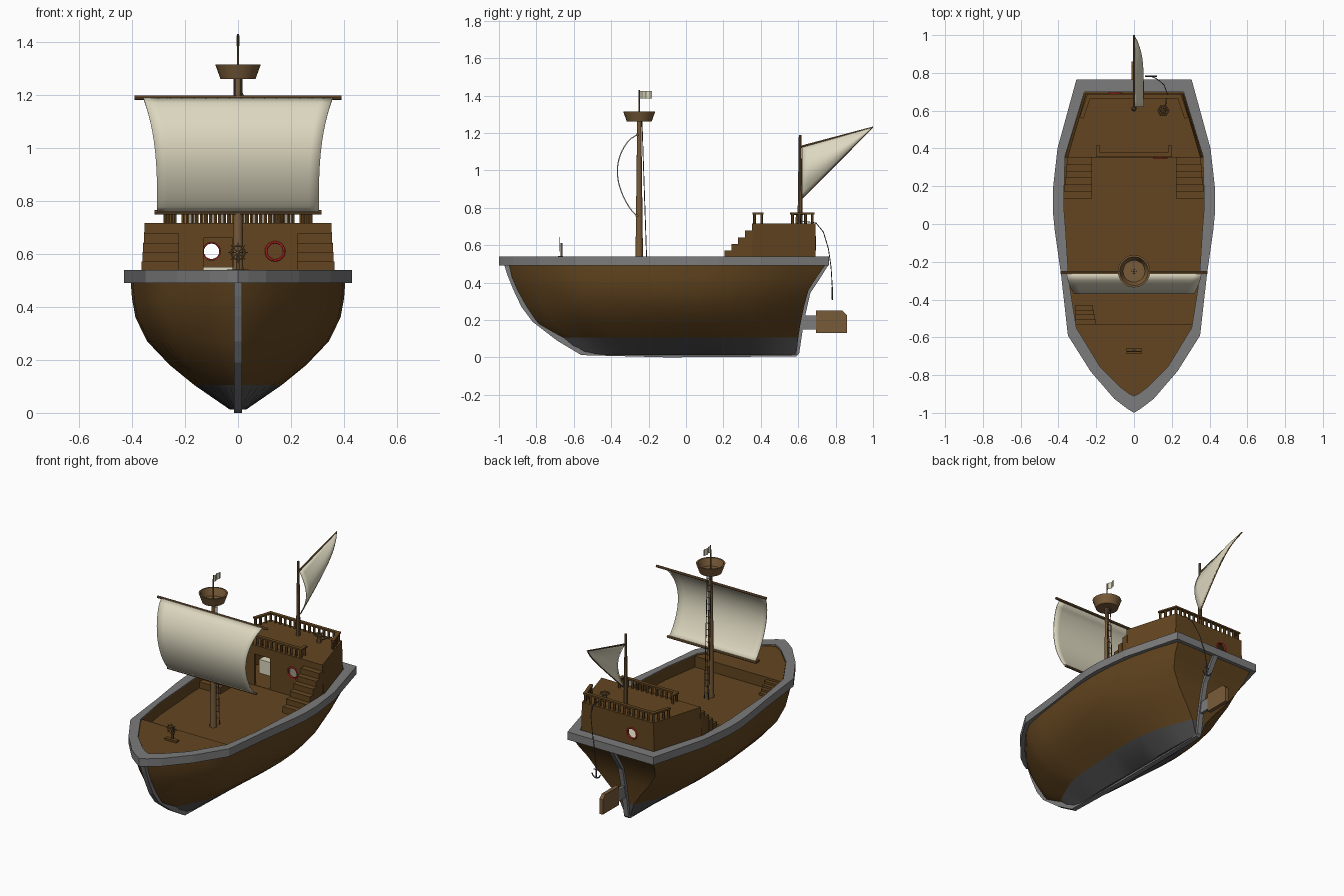
import bpy, bmesh, math
from mathutils import Vector as V
from math import sin, cos, pi

if "Cube" in bpy.data.objects:
    bpy.data.objects.remove(bpy.data.objects["Cube"])


def mat(name, r, g, b):
    m = bpy.data.materials.new(name)
    m.diffuse_color = (r, g, b, 1)
    m.use_nodes = True
    m.node_tree.nodes["Principled BSDF"].inputs["Base Color"].default_value = m.diffuse_color
    return m


WOOD = mat("wood", .125, .06, .014)
LIGHT = mat("light_wood", .19, .105, .04)
GREY = mat("grey_trim", .2, .2, .2)
DARK = mat("dark_grey", .08, .08, .08)
CLOTH = mat("cloth", .72, .68, .52)
RED = mat("red", .6, .02, .02)


# Each part is (vertices, faces); build() merges parts into one object
def build(name, m, *parts, smooth=False, thick=0):
    bm = bmesh.new()
    for vs, fs in parts:
        bv = [bm.verts.new(v) for v in vs]
        for f in fs:
            bm.faces.new([bv[i] for i in f])
    bmesh.ops.recalc_face_normals(bm, faces=bm.faces)
    me = bpy.data.meshes.new(name)
    bm.to_mesh(me)
    bm.free()
    me.materials.append(m)
    o = bpy.data.objects.new(name, me)
    bpy.context.collection.objects.link(o)
    if smooth:
        bpy.context.view_layer.objects.active = o
        bpy.ops.object.select_all(action='DESELECT')
        o.select_set(True)
        bpy.ops.object.shade_smooth_by_angle(angle=math.radians(35))
    if thick:
        s = o.modifiers.new("thickness", 'SOLIDIFY')
        s.thickness, s.offset = thick, 0
    return o


def grid(rows, cu=False, cv=False):
    n, k = len(rows), len(rows[0])
    fs = [(i * k + j, i * k + (j + 1) % k, (i + 1) % n * k + (j + 1) % k, (i + 1) % n * k + j)
          for i in range(n if cu else n - 1) for j in range(k if cv else k - 1)]
    return [p for r in rows for p in r], fs


def skin(lo, hi):
    vs, fs = grid([lo, hi], cv=True)
    n = len(lo)
    return vs, fs + [tuple(range(n)), tuple(range(n, 2 * n))]


def box(x0, x1, y0, y1, z0, z1):
    q = [(x0, y0), (x1, y0), (x1, y1), (x0, y1)]
    return skin([(x, y, z0) for x, y in q], [(x, y, z1) for x, y in q])


def slab_z(pts, z0, z1):
    return skin([(x, y, z0) for x, y in pts], [(x, y, z1) for x, y in pts])


def rod(p, q, r, r2=None, n=8):
    p, q = V(p), V(q)
    d = (q - p).normalized()
    a = d.cross(V((1, 0, 0)) if abs(d.x) < .8 else V((0, 1, 0))).normalized()
    b = d.cross(a)
    ring = lambda c, s: [c + s * (a * cos(2 * pi * i / n) + b * sin(2 * pi * i / n)) for i in range(n)]
    return skin(ring(p, r), ring(q, r if r2 is None else r2))


def torus(c, R, r, axis, n=20, k=6):
    rows = []
    for i in range(n):
        a, row = 2 * pi * i / n, []
        for j in range(k):
            b = 2 * pi * j / k
            s, h = R + r * cos(b), r * sin(b)
            off = (s * cos(a), h, s * sin(a)) if axis == 'y' else (s * cos(a), s * sin(a), h)
            row.append(V(c) + V(off))
        rows.append(row)
    return grid(rows, True, True)


def path(pts, r, n=5):
    return [rod(a, b, r, n=n) for a, b in zip(pts, pts[1:])]


def mirror_loop(half):
    return half + [(-x, y) for x, y in reversed(half[1:])]


# Hull: levels (z, stem y, stern y, half width, transom ratio)
levels = [(.012, -.56, .59, .03, .5), (.105, -.67, .60, .165, .3), (.18, -.80, .612, .257, .4),
          (.27, -.86, .63, .343, .52), (.36, -.91, .655, .387, .62), (.43, -.94, .70, .40, .67),
          (.495, -.955, .745, .405, .69)]
bow = [(0, 0), (.025, .18), (.065, .35), (.11, .5), (.165, .68), (.22, .8), (.3, .865), (.4, .92), (.52, .98), (.62, 1)]


def level_ring(z, y0, y1, w, r):
    f = bow + [(.62 + .38 * s, 1 - (1 - r) * s * s) for s in (.25, .5, .75, 1)]
    return [(x, y, z) for x, y in mirror_loop([(w * b, y0 + (y1 - y0) * t) for t, b in f])]


rings = [level_ring(*l) for l in levels]
build("hull_upper", WOOD, grid(rings[1:], cv=True), smooth=True)
build("hull_bottom", DARK, skin(rings[0], rings[1]), smooth=True)

# Keel, stem and sternpost strip
prof = [(-.972, .495), (-.955, .44), (-.925, .365), (-.88, .27), (-.82, .19), (-.69, .09), (-.56, .012), (-.1, 0),
        (.59, .005), (.605, .02), (.632, .2), (.665, .345), (.715, .42), (.762, .495)]
inner = []
for i, p in enumerate(prof):
    a, b = V(prof[max(i - 1, 0)]), V(prof[min(i + 1, len(prof) - 1)])
    t = (b - a).normalized()
    inner.append((p[0] - t.y * .035, p[1] + t.x * .035))
build("keel", GREY, grid([[(s * .016, y, z) for y, z in c] for s, c in ((-1, prof), (1, prof), (1, inner), (-1, inner))], cu=True))

# Gunwale ring, bulwark and decks
o_half = [(0, -1), (.04, -.975), (.105, -.925), (.23, -.78), (.35, -.59), (.386, -.27), (.42, -.03),
          (.43, .07), (.43, .18), (.405, .4), (.305, .765)]
i_half = [(0, -.91), (.03, -.895), (.07, -.865), (.18, -.755), (.305, -.55), (.345, -.3), (.362, -.03),
          (.37, .07), (.37, .18), (.365, .36), (.262, .7)]
outer, inn = mirror_loop(o_half), mirror_loop(i_half)
at = lambda c, z, s=1: [(x * s, y * s, z) for x, y in c]
build("gunwale", GREY, grid([at(outer, .49), at(outer, .54), at(inn, .54), at(inn, .49)], True, True))
build("bulwark", WOOD, grid([at(inn, .45, .997), at(inn, .536, .997)], cv=True))
build("main_deck", WOOD, slab_z(inn, .44, .46))
build("foredeck", WOOD, slab_z(mirror_loop(i_half[:5] + [(.308, -.53)]), .45, .53))
build("foredeck_steps", WOOD, *[box(-.31, -.2 - .006 * i, -.53, -.505 + .025 * i, .455, .516 - .014 * i) for i in range(4)])


# Cabin with door and porthole cut-outs
def cabin_solid(d, z0, z1):
    lo = [(-.365 + d, .352 + d), (.365 - d, .352 + d), (.262 - d, .692 - d), (-.262 + d, .692 - d)]
    return skin(at(lo, z0), [(x * .965, y, z1) for x, y in lo])


cabin = build("cabin", WOOD, cabin_solid(0, .45, .717))
ports = [(.14, .352), (-.1, .692)]
cuts = [cabin_solid(.018, .462, .697), box(-.13, -.02, .3, .42, .462, .66)]
cuts += [rod((x, y - .05, .61), (x, y + .05, .61), .034, n=20) for x, y in ports]
for i, c in enumerate(cuts):
    cutter = build("cutter_%d" % i, WOOD, c)
    cutter.hide_render = True
    cutter.hide_viewport = True
    b = cabin.modifiers.new("cut", 'BOOLEAN')
    b.object, b.operation, b.solver = cutter, 'DIFFERENCE', 'EXACT'
build("porthole_frames", RED, *[torus((x, y, .61), .034, .005, 'y') for x, y in ports], smooth=True)
build("bunk", CLOTH, box(-.2, .02, .5, .65, .463, .55))

# Cabin stairs on both sides
for s, side in ((-1, "left"), (1, "right")):
    build("stairs_" + side, WOOD, *[box(*sorted((s * .222, s * (.37 - .003 * i))), .135 + .036 * i, .135 + .036 * (i + 1) + .002 if i < 5 else .36,
                                        .455, .5 + .0355 * i) for i in range(6)])


# Balustrades on the cabin roof
def balustrade(name, pts):
    parts = []
    for a, b in zip(pts, pts[1:]):
        a, b = V((*a, .715)), V((*b, .715))
        n = max(1, round((b - a).length / .034))
        parts += [rod(p, p + V((0, 0, .053)), .008, n=6) for p in (a.lerp(b, i / n) for i in range(n + 1))]
        d, h = (b - a).normalized(), V((0, 0, 1))
        w = d.cross(h) * .011
        a, b = a - d * .01 + h * .05, b + d * .01 + h * .05
        parts.append(skin([a - w, a + w, a + w + h * .01, a - w + h * .01], [b - w, b + w, b + w + h * .01, b - w + h * .01]))
    build(name, WOOD, *parts)


balustrade("front_balustrade", [(-.19, .405), (-.19, .367), (.19, .367), (.19, .405)])
balustrade("rear_balustrade", [(-.275, .57), (-.24, .675), (.24, .675), (.275, .57)])

# Main mast, crow's nest, yards and flag
M = -.25
build("main_mast", LIGHT, rod((0, M, .455), (0, M, 1.27), .021, .011, 12), rod((0, M, 1.26), (0, M, 1.43), .005, .003), smooth=True)
circ = lambda r, z: [(r * cos(i * pi / 10), M + r * sin(i * pi / 10), z) for i in range(20)]
build("crows_nest", LIGHT, grid([circ(.012, 1.26), circ(.066, 1.26), circ(.086, 1.315), circ(.076, 1.315),
                                 circ(.058, 1.27), circ(.012, 1.27)], True, True), smooth=True)
build("yards", LIGHT, rod((-.39, -.258, 1.19), (.39, -.258, 1.19), .008), rod((-.315, -.262, .757), (.315, -.262, .757), .008), smooth=True)
build("flag", CLOTH, grid([[(.004 * sin(i * 1.5), M + .005 + .0105 * i, z) for i in range(7)] for z in (1.385, 1.425)]), thick=.002)
build("rope_ladder", DARK, *[rod((x, -.235, 1.26), (x, -.208, .46), .0025, n=5) for x in (-.014, .014)],
      *[rod((-.014, -.208 - .027 * i / 20, .46 + .04 * i), (.014, -.208 - .027 * i / 20, .46 + .04 * i), .002, n=5) for i in range(1, 20)])

# Billowing main sail
rows = []
for i in range(21):
    v = i / 20
    w = .305 + .053 * (1 - v) ** 3
    y = -.262 - .105 * sin(pi * v ** .87) ** .75
    rows.append([(w * (j / 8 - 1), y, 1.19 - .433 * v) for j in range(17)])
build("main_sail", CLOTH, grid(rows), smooth=True, thick=.006)

# Aft mast, gaff and triangular sail
build("aft_mast", LIGHT, rod((0, .61, .71), (0, .61, 1.19), .014, .007, 10), rod((0, .612, 1.125), (0, 1, 1.23), .006, .004), smooth=True)
rows = []
for i in range(13):
    u = i / 12
    top, low = V((0, .62 + .375 * u, 1.125 + .103 * u)), V((0, .62 + .375 * u, .85 + .378 * u))
    rows.append([top.lerp(low, j / 10) + V((.05 * sin(pi * (j / 10) * (.95 - .35 * u)) * (1 - u ** 5), 0, 0)) for j in range(11)])
build("aft_sail", CLOTH, grid(rows), smooth=True, thick=.004)
build("sail_edge_rope", LIGHT, *path([r[-1] for r in rows], .004))

# Ship's wheel on the foredeck
W = V((0, -.675, .605))
spokes = [V((cos(i * pi / 4), 0, sin(i * pi / 4))) for i in range(8)]
build("steering_wheel", LIGHT, torus(W, .026, .003, 'y', 16), *[rod(W, W + s * .038, .002, n=5) for s in spokes])
build("wheel_stand", WOOD, box(-.042, .042, -.685, -.658, .528, .542), box(-.007, .007, -.67, -.66, .53, .612))

# Capstan, anchor rope and anchor
C = V((.155, .6, .715))
build("capstan", LIGHT, rod(C, C + V((0, 0, .05)), .016, .012, 10), torus(C + V((0, 0, .05)), .025, .004, 'z', 16),
      *[rod(C + V((0, 0, .05)), C + V((.033 * cos(i * pi / 3), .033 * sin(i * pi / 3), .05)), .003, n=5) for i in range(6)])
build("anchor_rope", DARK, *path([(.165, .61, .73), (.175, .695, .719), (.16, .735, .67), (.13, .762, .58), (.105, .776, .48), (.09, .782, .38)], .0025))
A = V((.09, .782, .31))
arc = [A + V((.03 * sin(t), 0, .03 - .03 * cos(t))) for t in (-1.4, -.9, -.45, 0, .45, .9, 1.4)]
build("anchor", DARK, rod(A, A + V((0, 0, .065)), .004), rod(A + V((-.016, 0, .052)), A + V((.016, 0, .052)), .003),
      torus(A + V((0, 0, .07)), .006, .002, 'y', 10), *path(arc, .004))

# Rudder and its bracket
blade = [(.695, .13), (.86, .13), (.86, .225), (.835, .25), (.695, .25)]
build("rudder", LIGHT, skin([(-.012, y, z) for y, z in blade], [(.012, y, z) for y, z in blade]))
build("rudder_bracket", GREY, box(-.009, .009, .62, .7, .15, .225))
